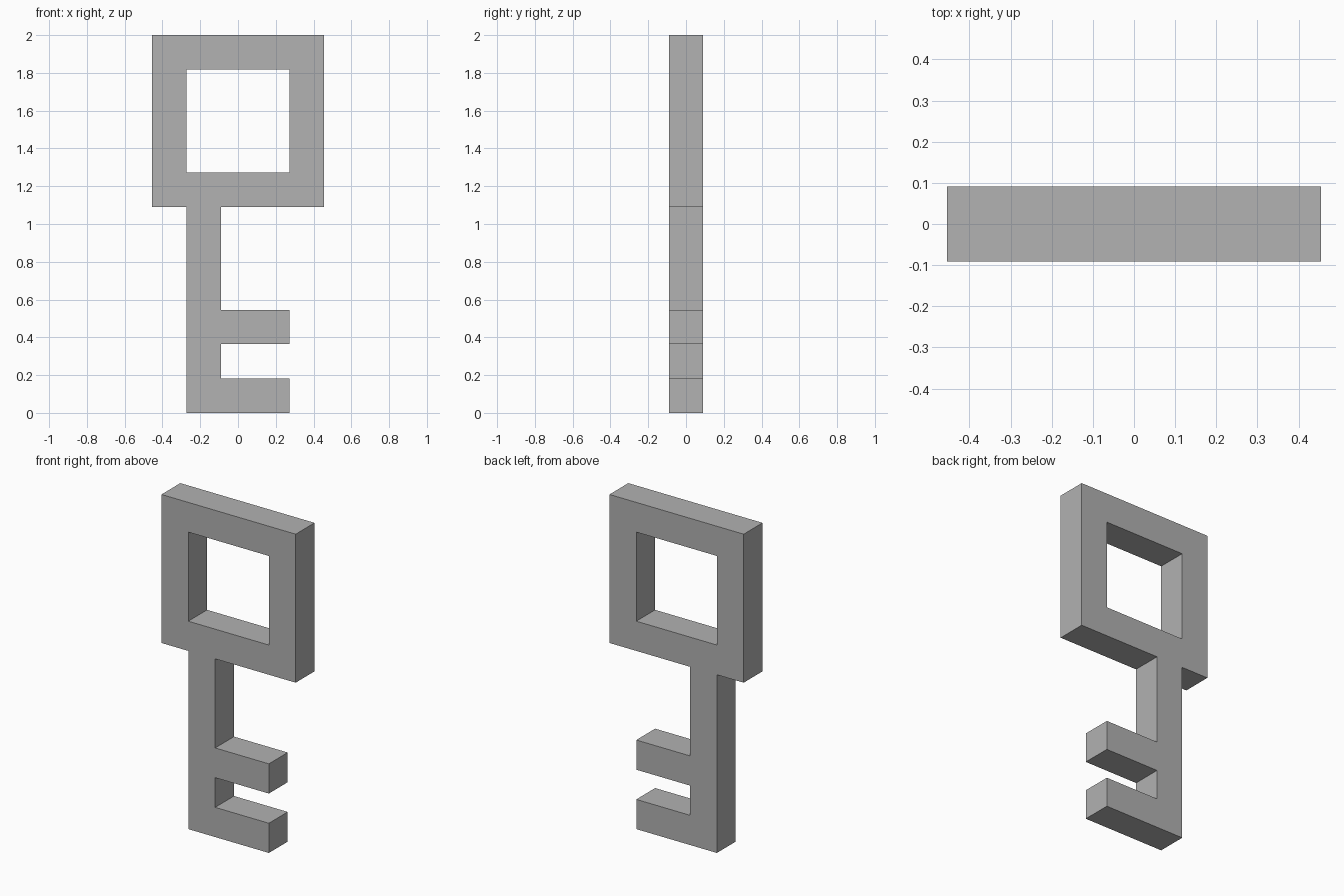
import bpy
import bmesh
from mathutils import Vector

cube = bpy.data.objects.get("Cube")
if cube:
    bpy.data.objects.remove(cube, do_unlink=True)

UNIT = 2 / 11  # the key is eleven square cells tall

metal = bpy.data.materials.new("grey_metal")
metal.use_nodes = True
colour = (0.445, 0.445, 0.445, 1)
metal.diffuse_color = colour
metal.node_tree.nodes["Principled BSDF"].inputs["Base Color"].default_value = colour

# Key silhouette, one character per cell, top row first
ROWS = ["#####", "#...#", "#...#", "#...#", "#####",
        ".#...", ".#...", ".#...", ".###.", ".#...", ".###."]

# Flat front face of the silhouette
bm = bmesh.new()
for r, row in enumerate(ROWS):
    for c, cell in enumerate(row):
        if cell == "#":
            x, z = c - len(row) / 2, len(ROWS) - 1 - r
            corners = [(x, z), (x + 1, z), (x + 1, z + 1), (x, z + 1)]
            bm.faces.new([bm.verts.new(Vector((u, -0.5, v)) * UNIT) for u, v in corners])
bmesh.ops.remove_doubles(bm, verts=bm.verts, dist=UNIT / 100)

# Thickness of one cell, keeping the front cap
solid = bmesh.ops.extrude_face_region(bm, geom=bm.faces[:], use_keep_orig=True)
back = [g for g in solid["geom"] if isinstance(g, bmesh.types.BMVert)]
bmesh.ops.translate(bm, verts=back, vec=(0, UNIT, 0))
bmesh.ops.recalc_face_normals(bm, faces=bm.faces)

# Merge coplanar cells into clean flat faces
bmesh.ops.dissolve_limit(bm, angle_limit=0.01, verts=bm.verts, edges=bm.edges)

mesh = bpy.data.meshes.new("key")
bm.to_mesh(mesh)
bm.free()
mesh.materials.append(metal)
key = bpy.data.objects.new("key", mesh)
bpy.context.collection.objects.link(key)
